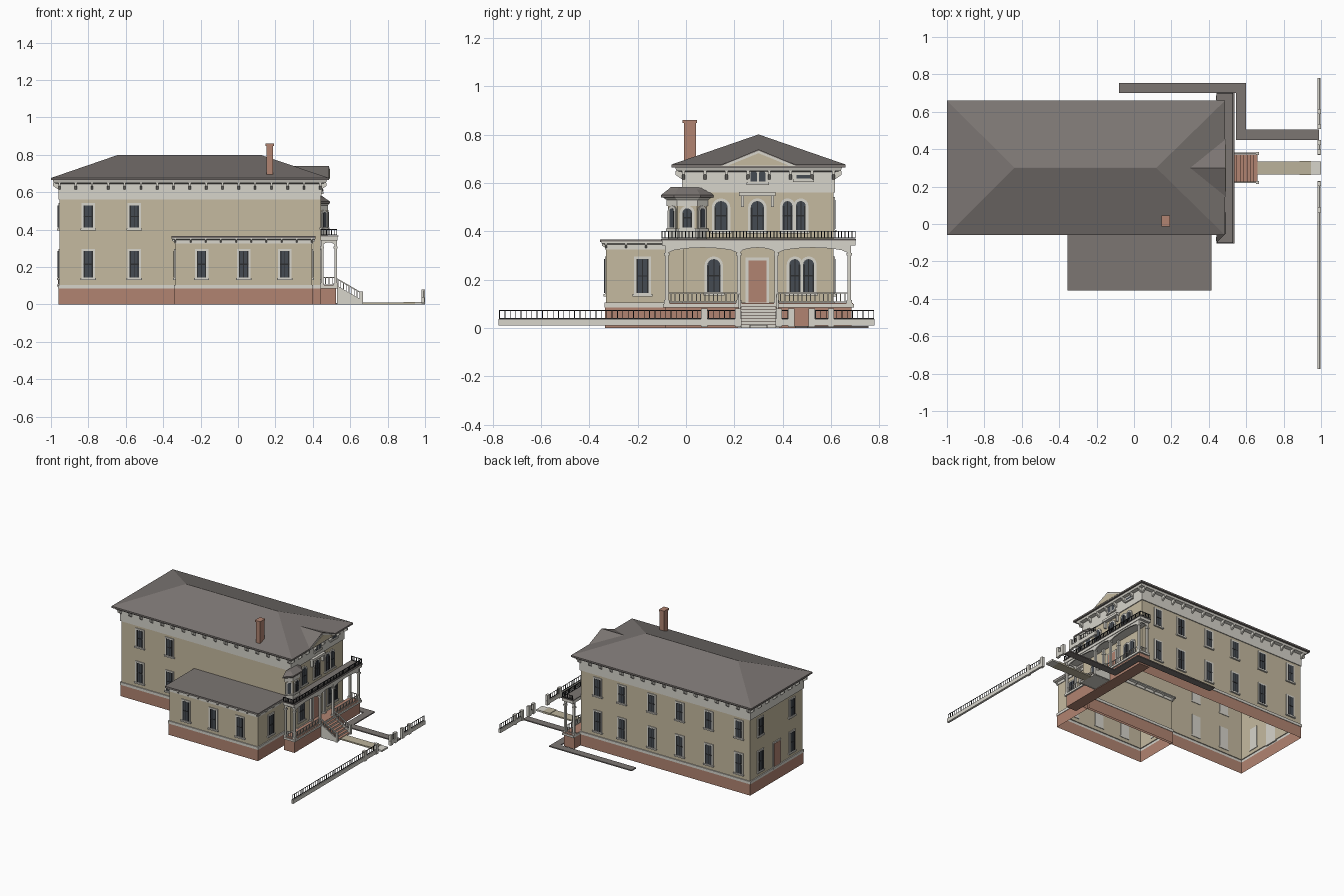
import bpy, bmesh, math
from mathutils import Matrix, Vector

cube = bpy.data.objects.get("Cube")
if cube:
    bpy.data.objects.remove(cube, do_unlink=True)


def material(name, *rgb):
    m = bpy.data.materials.new(name)
    m.use_nodes = True
    m.diffuse_color = (*rgb, 1)
    m.node_tree.nodes["Principled BSDF"].inputs["Base Color"].default_value = (*rgb, 1)
    return m


STUCCO = material("tan stucco", .56, .49, .35)
BRICK = material("brick", .44, .23, .165)
TRIM = material("pale trim", .68, .66, .60)
SLATE = material("grey slate", .20, .18, .17)
IRON = material("dark iron", .025, .026, .028)
GLASS = material("window glass", .06, .07, .085)
WALK = material("tan paving", .50, .45, .33)
PX, NX, PY, NY = Vector((1, 0, 0)), Vector((-1, 0, 0)), Vector((0, 1, 0)), Vector((0, -1, 0))


class Part:
    """One mesh object built from prisms, boxes and lofted rings."""
    def __init__(self, name, *mats):
        self.name, self.mats, self.bm = name, mats, bmesh.new()

    def loft(self, rings, mats=None, cap=(True, True)):
        vs = [[self.bm.verts.new(p) for p in r] for r in rings]
        n = len(vs[0])
        for k, (a, b) in enumerate(zip(vs, vs[1:])):
            for i in range(n):
                f = self.bm.faces.new((a[i], a[(i + 1) % n], b[(i + 1) % n], b[i]))
                f.material_index = mats[k] if mats else 0
        if cap[0]:
            self.bm.faces.new(vs[0][::-1])
        if cap[1]:
            self.bm.faces.new(vs[-1]).material_index = mats[-1] if mats else 0
        return self

    def box(self, x0, x1, y0, y1, z0, z1):
        return self.loft([[(x0, y0, z), (x1, y0, z), (x1, y1, z), (x0, y1, z)] for z in (z0, z1)])

    def prism(self, pts, d0, d1, n, at, mat=0):
        """Outline in wall coordinates (across, up), extruded along wall normal n."""
        u = Vector((0, 0, 1)).cross(n)
        at = Vector(at)
        return self.loft([[at + u * a + Vector((0, 0, b)) + n * d for a, b in pts]
                          for d in (d0, d1)], [mat])

    def done(self):
        bmesh.ops.recalc_face_normals(self.bm, faces=self.bm.faces)
        me = bpy.data.meshes.new(self.name)
        self.bm.to_mesh(me)
        self.bm.free()
        for m in self.mats:
            me.materials.append(m)
        ob = bpy.data.objects.new(self.name, me)
        bpy.context.collection.objects.link(ob)
        return ob


def rect(x0, x1, y0, y1, z, off=0):
    return [(x0 - off, y0 - off, z), (x1 + off, y0 - off, z),
            (x1 + off, y1 + off, z), (x0 - off, y1 + off, z)]


def outline(w, z0, z1, arch):
    h = w / 2
    if not arch:
        return [(-h, z0), (h, z0), (h, z1), (-h, z1)]
    return [(-h, z0), (h, z0)] + [(h * math.cos(i * math.pi / 8), z1 - h + h * math.sin(i * math.pi / 8))
                                  for i in range(9)]


def window(name, n, at, w, z0, z1, arch=False, fill=GLASS, bars=True):
    p = Part(name, TRIM, fill, IRON)
    p.prism(outline(w + .022, z0 - .006, z1 + .011, arch), -.004, .006, n, at)
    p.prism(outline(w, z0, z1, arch), -.003, .0075, n, at, 1)
    p.prism(outline(w + .032, z0 - .014, z0 - .004, False), -.004, .012, n, at)
    if bars:
        zm = (z0 + z1) / 2
        p.prism(outline(.004, z0, z1 - .002, False), 0, .009, n, at, 2)
        p.prism(outline(w, zm - .003, zm + .003, False), 0, .009, n, at, 2)
        for s in (-1, 1):
            side = Vector((0, 0, 1)).cross(n) * s * (w / 2 - .004)
            p.prism(outline(.006, z0, z1 - (w / 2 if arch else 0), False), 0, .009, n, Vector(at) + side, 2)
    p.done()


def railing(part, a, b, z0, z1, step=.02, t=.004):
    """Top and bottom rail with balusters between two ground points."""
    a, b = Vector(a), Vector(b)
    h = t / 2
    lo = [min(a[i], b[i]) - h for i in (0, 1)]
    hi = [max(a[i], b[i]) + h for i in (0, 1)]
    for z in (z0, z1 - t):
        part.box(lo[0], hi[0], lo[1], hi[1], z, z + t)
    count = max(1, round((b - a).length / step))
    for i in range(count + 1):
        c = a.lerp(b, i / count)
        part.box(c.x - h, c.x + h, c.y - h, c.y + h, z0, z1)


def brackets(name, x0, x1, y0, y1, z, out, h, w, step=.085):
    """Eave brackets around all four walls."""
    p = Part(name, TRIM)
    for n, length, at in ((NY, x1 - x0, (x0, y0, z)), (PX, y1 - y0, (x1, y0, z)),
                          (PY, x1 - x0, (x1, y1, z)), (NX, y1 - y0, (x0, y1, z))):
        u = Vector((0, 0, 1)).cross(n)
        count = round(length / step)
        for i in range(count + 1):
            c = Vector(at) + u * (length * i / count)
            p.loft([[c + u * s + n * d + Vector((0, 0, e)) for d, e in ((0, 0), (out, 0), (out, -h * .4), (0, -h))]
                    for s in (-w / 2, w / 2)])
    p.done()


# Main house and side wing walls, open underneath
MAIN = (-.955, .44, -.01, .61)
WING = (-.335, .395, -.33, 0)
p = Part("main_walls", BRICK, TRIM, STUCCO)
p.loft([rect(*MAIN, z, o) for z, o in ((0, .004), (.085, .004), (.085, .007), (.105, .007), (.105, 0), (.56, 0),
                                       (.56, .006), (.645, .006), (.65, .03), (.668, .036))],
       [0, 1, 1, 1, 2, 1, 1, 1, 1], (False, False)).done()
p = Part("wing_walls", BRICK, TRIM, STUCCO)
p.loft([rect(*WING, z, o) for z, o in ((0, .004), (.085, .004), (.085, .007), (.105, .007), (.105, 0), (.325, 0),
                                       (.325, .005), (.345, .005), (.35, .02), (.358, .02))],
       [0, 1, 1, 1, 2, 1, 1, 1, 1], (False, False)).done()
brackets("main_brackets", *MAIN, .65, .034, .04, .012)
brackets("wing_brackets", *WING, .35, .018, .022, .008)
Part("wing_roof", SLATE).box(-.355, .415, -.355, -.005, .356, .366).done()

# Hipped roof with a front gable
p = Part("main_roof", SLATE)
eave = (-1, .487, -.06, .66)
p.loft([rect(*eave, .664), rect(*eave, .676),
        [(-.64, .299, .8), (.12, .299, .8), (.12, .301, .8), (-.64, .301, .8)]]).done()
p = Part("front_gable", SLATE, TRIM, STUCCO)
p.prism([(-.165, .67), (.165, .67), (0, .739)], -.29, 0, PX, (.486, .3, 0))
p.prism([(-.155, .67), (.155, .67), (0, .733)], 0, .003, PX, (.486, .3, 0), 1)
p.prism([(-.125, .672), (.125, .672), (0, .723)], 0, .005, PX, (.486, .3, 0), 2)
p.done()
p = Part("chimney", BRICK).box(.152, .188, -.008, .042, .62, .86)
p.box(.148, .192, -.014, .046, .848, .861).done()

# Windows and doors
FLOORS = ((.145, .285), (.41, .53))
for z0, z1 in FLOORS:
    for x in (-.8, -.555):
        window("front_window", NY, (x, -.01, 0), .05, z0, z1)
    for x in (.3, .1, -.146, -.377, -.616, -.864):
        window("back_window", PY, (x, .61, 0), .05, z0, z1)
    for y in (.12, .49):
        window("end_window", NX, (-.955, y, 0), .05, z0, z1)
for x in (-.195, .03, .25):
    window("wing_window", NY, (x, -.33, 0), .05, *FLOORS[0])
window("wing_side_window", PX, (.395, -.18, 0), .05, *FLOORS[0])
window("wing_end_window", NX, (-.335, -.18, 0), .05, *FLOORS[0])
window("end_door", NX, (-.955, .3, 0), .07, .11, .28, fill=BRICK, bars=False)
window("entrance_door", PX, (.44, .295, 0), .075, .105, .28, fill=BRICK, bars=False)
for y, w in ((.115, .055), (.45, .045), (.507, .045)):
    window("porch_window", PX, (.44, y, 0), w, .148, .285, True)
for y, w in ((.145, .055), (.295, .055), (.42, .04), (.475, .04)):
    window("balcony_window", PX, (.44, y, 0), w, .405, .525, True)
for y in (.28, .315):
    window("attic_window", PX, (.446, y, 0), .026, .605, .652, True, bars=False)
window("attic_slot", PX, (.446, .485, 0), .055, .618, .632, bars=False)
Part("window_hood", TRIM).box(.44, .465, .22, .37, .545, .562).done()
for s in (-1, 1):
    Part("hood_bracket", TRIM).box(.44, .458, .295 + s * .062 - .006, .295 + s * .062 + .006, .5, .545).done()

# Oriel bay over the porch
def bay(z, o, x=.478):
    return [(.44, -.075 - o, z), (x + o * .5, -.035 - o * .5, z),
            (x + o * .5, .045 + o * .5, z), (.44, .085 + o, z)]


p = Part("bay", TRIM, STUCCO)
p.loft([bay(z, o) for z, o in ((.366, 0), (.4, 0), (.4, .004), (.41, .004), (.41, 0), (.505, 0),
                               (.505, .006), (.53, .006), (.54, .02))], [0, 0, 0, 0, 1, 0, 0, 0]).done()
Part("bay_roof", SLATE).loft([bay(.54, .028), bay(.55, .028), bay(.572, 0, .46), bay(.582, -.01, .45)]).done()
window("bay_window", PX, (.478, .005, 0), .04, .415, .495, True)
for s in (-1, 1):
    window("bay_side_window", Vector((.04, s * .038, 0)).normalized(), (.459, .005 + s * .06, 0),
           .024, .415, .495, True, bars=False)

# Porch: base, floor, posts, arched beams and balcony
Part("porch_base", BRICK).box(.44, .525, -.085, .685, 0, .085).done()
Part("porch_floor", TRIM).box(.44, .535, -.095, .695, .085, .1).done()
Part("porch_floor_paving", BRICK).box(.445, .53, -.09, .69, .1, .103).done()
Part("balcony_slab", TRIM).box(.44, .532, -.1, .7, .342, .362).done()
Part("balcony_deck", SLATE).box(.44, .537, -.104, .704, .362, .368).done()
posts = (-.08, .218, .374, .675)
p = Part("porch_posts", TRIM)
for y in posts:
    for x in (.45, .522):
        p.box(x - .007, x + .007, y - .007, y + .007, .1, .342)
        p.box(x - .011, x + .011, y - .011, y + .011, .1, .115)
        p.box(x - .011, x + .011, y - .011, y + .011, .3, .31)
p.done()
p = Part("porch_arches", TRIM)


def arch(a, b):
    return [(b, .343), (a, .343)] + [(a + (b - a) * i / 10, .308 + .024 * math.sin(math.pi * i / 10) ** .5)
                                     for i in range(11)]


for a, b in zip(posts, posts[1:]):
    p.prism(arch(a, b), -.005, .005, PX, (.522, 0, 0))
for y in (posts[0], posts[-1]):
    p.prism(arch(.45, .522), -.005, .005, NY, (0, y, 0))
p.done()
p = Part("porch_railing", TRIM)
for a, b in ((posts[0], posts[1]), (posts[2], posts[3])):
    railing(p, (.522, a), (.522, b), .106, .146, .018)
for y in (posts[0], posts[-1]):
    railing(p, (.45, y), (.522, y), .106, .146, .018)
p.done()
p = Part("balcony_railing", IRON)
railing(p, (.528, -.1), (.528, .7), .37, .402, .014)
for y in (-.1, .7):
    railing(p, (.445, y), (.528, y), .37, .402, .014)
p.done()

# Front steps with solid sides
steps, tread = Part("step_risers", TRIM), Part("step_treads", BRICK)
for i in range(7):
    x, z = .53 + i * .0185, .1 - (i + 1) * .0125
    steps.box(x, x + .0185, .228, .372, 0, z)
    tread.box(x, x + .02, .228, .372, z, z + .002)
steps.done()
tread.done()
p = Part("step_sides", TRIM)
for y in (.222, .378):
    p.prism([(.53, 0), (.66, 0), (.66, .025), (.53, .1)], -.004, .004, NY, (0, y, 0))
    p.prism([(.53, .133), (.66, .057), (.66, .064), (.53, .14)], -.004, .004, NY, (0, y, 0))
    for i in range(9):
        x = .535 + i * .0145
        z = .1 - (x - .53) * .58
        p.box(x - .002, x + .002, y - .002, y + .002, z - .005, z + .036)
    p.box(.652, .668, y - .008, y + .008, 0, .07)
p.done()

# Paths
p = Part("garden_path", SLATE).box(-.08, .6, .7, .755, 0, .008)
p.box(.545, .6, .45, .7, 0, .008).box(.6, .99, .45, .505, 0, .008).done()
Part("front_walk", WALK).box(.66, .945, .265, .335, 0, .01).done()
Part("walk_step", WALK).box(.885, .945, .262, .338, 0, .014).done()
Part("walk_threshold", TRIM).box(.945, 1, .265, .335, 0, .012).done()

# Street fence
base, pickets, piers = Part("fence_base", TRIM), Part("fence_pickets", IRON), Part("fence_piers", TRIM)
for a, b in ((-.775, .23), (.37, .445), (.51, .78)):
    base.box(.982, .998, a, b, .01, .038)
    railing(pickets, (.99, a + .004), (.99, b - .004), .038, .074, .022, .003)
for y in (.075, .215, .385, .435, .52, .6):
    piers.box(.98, 1, y - .013, y + .013, .005, .08)
for part in (base, pickets, piers):
    part.done()
